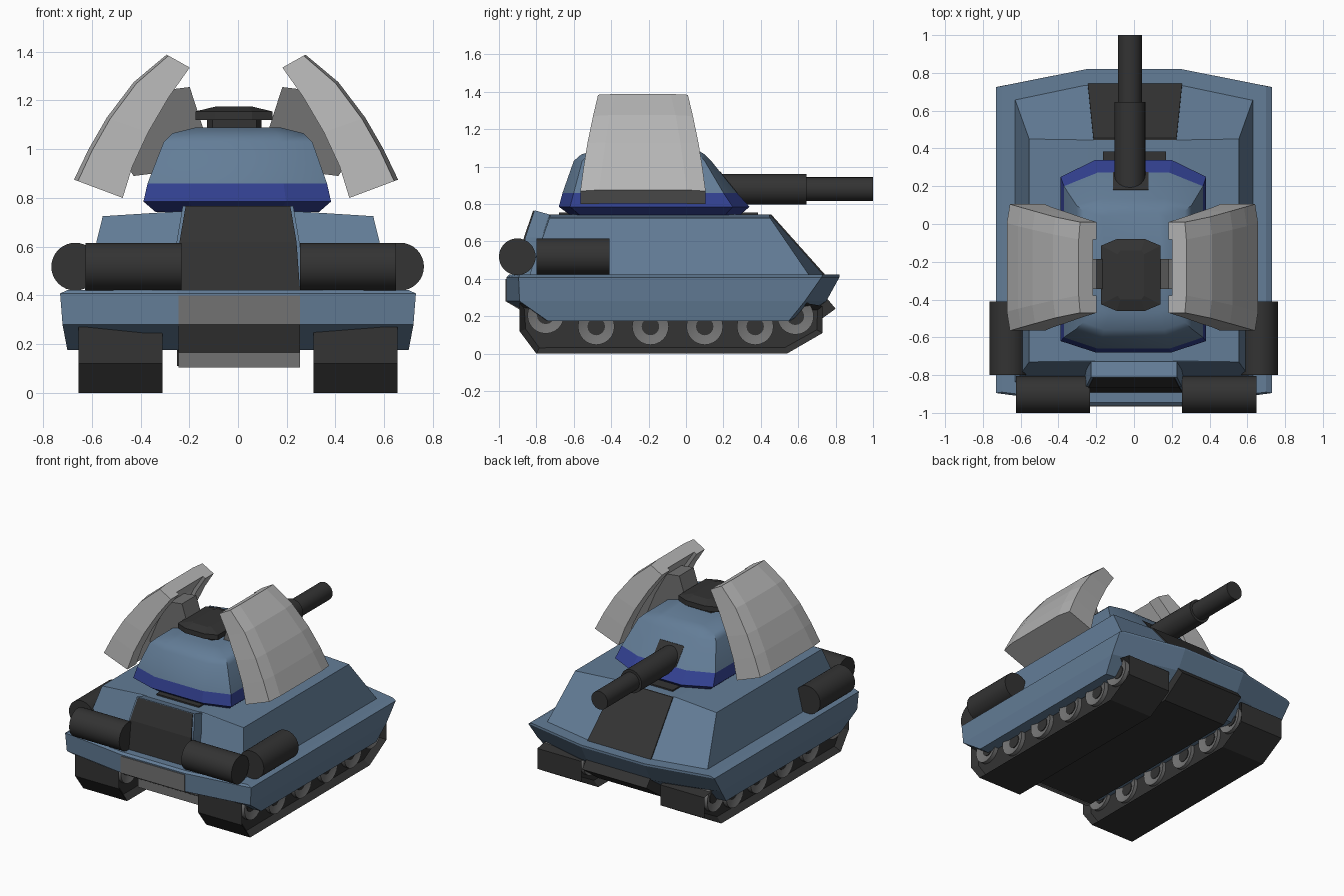
import bpy, bmesh, math
from mathutils import Vector


def material(name, rgb):
    m = bpy.data.materials.new(name)
    m.diffuse_color = (*rgb, 1)
    return m


BLUE = material("steel_blue", (0.125, 0.205, 0.31))
NAVY = material("navy", (0.032, 0.052, 0.28))
DARK = material("charcoal", (0.033, 0.033, 0.033))
MID = material("mid_grey", (0.17, 0.17, 0.17))
PALE = material("pale_grey", (0.46, 0.46, 0.46))


def smooth(ob, angle):
    bpy.context.view_layer.objects.active = ob
    ob.select_set(True)
    bpy.ops.object.shade_smooth_by_angle(angle=math.radians(angle))
    ob.select_set(False)
    return ob


def loft(name, rings, mat, inset=None):
    """Skin matching rings of points, cap the ends, optionally recess the caps."""
    bm = bmesh.new()
    vs = [[bm.verts.new(p) for p in r] for r in rings]
    n = len(rings[0])
    for a, b in zip(vs, vs[1:]):
        for i in range(n):
            j = (i + 1) % n
            bm.faces.new((a[i], a[j], b[j], b[i]))
    caps = [bm.faces.new(vs[0]), bm.faces.new(vs[-1])]
    bmesh.ops.recalc_face_normals(bm, faces=bm.faces)
    if inset:
        bmesh.ops.inset_individual(bm, faces=caps, thickness=inset[0], depth=-inset[1])
    me = bpy.data.meshes.new(name)
    bm.to_mesh(me)
    bm.free()
    me.materials.append(mat)
    ob = bpy.data.objects.new(name, me)
    bpy.context.collection.objects.link(ob)
    return ob


def prism(name, prof, x0, x1, mat, inset=None):
    """Extrude a (y, z) profile along x."""
    return loft(name, [[(x, y, z) for y, z in prof] for x in (x0, x1)], mat, inset)


def tube(name, p0, p1, r, mat, n=32, inset=None):
    p0, p1 = Vector(p0), Vector(p1)
    q = (p1 - p0).to_track_quat('Z', 'Y')
    circ = [q @ Vector((r * math.cos(2 * math.pi * i / n), r * math.sin(2 * math.pi * i / n), 0)) for i in range(n)]
    return smooth(loft(name, [[p + c for c in circ] for p in (p0, p1)], mat, inset), 30)


def octo(z, hw, xc, yb, ybc, yf, yfc, zc=None, cx=0):
    """Eight-point plan outline: straight sides, bowed front and back."""
    zc = z if zc is None else zc
    return [(cx - hw, yb, z), (cx - xc, ybc, zc), (cx + xc, ybc, zc), (cx + hw, yb, z),
            (cx + hw, yf, z), (cx + xc, yfc, zc), (cx - xc, yfc, zc), (cx - hw, yf, z)]


# hull: lower skirt with bevelled lip, and sloped upper body
loft("hull_skirt", [
    octo(0.175, 0.70, 0.25, -0.74, -0.76, 0.55, 0.60),
    octo(0.28, 0.72, 0.25, -0.89, -0.96, 0.635, 0.75),
    octo(0.408, 0.73, 0.25, -0.895, -0.96, 0.725, 0.82),
    octo(0.422, 0.70, 0.25, -0.89, -0.945, 0.73, 0.82),
], BLUE)
loft("hull_upper", [
    octo(0.41, 0.632, 0.25, -0.84, -0.84, 0.665, 0.745),
    octo(0.725, 0.555, 0.22, -0.73, -0.73, 0.45, 0.45, 0.742),
    octo(0.745, 0.24, 0.20, -0.725, -0.725, 0.445, 0.445),
], BLUE)

# dark plate set on the front slope
loft("glacis_plate", [
    [(-0.245, 0.75, 0.415), (0.255, 0.75, 0.415), (0.255, 0.70, 0.415), (-0.245, 0.70, 0.415)],
    [(-0.215, 0.455, 0.745), (0.225, 0.455, 0.745), (0.225, 0.40, 0.742), (-0.215, 0.40, 0.742)],
], DARK)


def engine_box(name, y_out, y_in, grow, mat):
    rows = ((0.415, 0.255, -0.075), (0.62, 0.24, -0.05), (0.766, 0.215, 0))
    loft(name, [[(-w - grow, y_out + d, z), (w + grow, y_out + d, z),
                 (w + grow, y_in, z - s), (-w - grow, y_in, z - s)]
                for (z, w, d), s in zip(rows, (0, 0, 0.025))], mat)


# engine box with dark door
engine_box("engine_housing", -0.81, -0.72, 0.012, BLUE)
engine_box("engine_door", -0.817, -0.80, 0.0, DARK)
prism("turret_ring", [(-0.68, 0.73), (0.385, 0.73), (0.385, 0.755), (-0.68, 0.755)], -0.165, 0.17, DARK)

# belly with raised bow and grey front plate
prism("belly", [(-0.76, 0.11), (0.62, 0.11), (0.80, 0.24), (0.75, 0.30), (-0.76, 0.30)], -0.25, 0.255, DARK)
prism("front_plate", [(-0.965, 0.40), (-0.965, 0.28), (-0.77, 0.165), (-0.77, 0.105),
                      (-0.74, 0.105), (-0.74, 0.40)], -0.245, 0.255, MID)

# tracks and road wheels
track = [(-0.89, 0.12), (-0.80, 0.0), (0.54, 0.0), (0.73, 0.11), (0.73, 0.255), (0.64, 0.27), (-0.89, 0.27)]
wheels = [(-0.75, 0.205), (-0.48, 0.145), (-0.19, 0.145), (0.10, 0.145), (0.37, 0.145), (0.585, 0.20)]
for side, tag in ((-1, "left"), (1, "right")):
    prism(f"track_{tag}", track, side * 0.31, side * 0.655, DARK, (0.035, 0.04))
    for i, (y, z) in enumerate(wheels):
        tube(f"wheel_{tag}_{i}", (side * 0.325, y, z), (side * 0.645, y, z), 0.098, MID, 24, (0.05, 0.02))
        tube(f"hub_{tag}_{i}", (side * 0.34, y, z), (side * 0.63, y, z), 0.047, DARK, 16)

# fuel drums across the front and along the sides
for tag, xa, xb, xs in (("left", -0.625, -0.232, -0.668), ("right", 0.255, 0.648, 0.665)):
    tube(f"front_drum_{tag}", (xa, -0.902, 0.518), (xb, -0.902, 0.518), 0.098, DARK)
    tube(f"side_drum_{tag}", (xs, -0.80, 0.518), (xs, -0.41, 0.518), 0.098, DARK)

# turret: navy skirt and blue dome
belt = octo(0.86, 0.368, 0.19, -0.60, -0.66, 0.20, 0.272, cx=-0.003)
loft("turret_base", [
    octo(0.742, 0.335, 0.17, -0.57, -0.62, 0.21, 0.29, cx=-0.003),
    octo(0.785, 0.385, 0.20, -0.62, -0.68, 0.25, 0.34, cx=-0.003),
    belt], NAVY)
smooth(loft("turret_dome", [
    belt,
    octo(1.03, 0.305, 0.17, -0.555, -0.60, 0.10, 0.135),
    octo(1.065, 0.27, 0.16, -0.52, -0.56, 0.07, 0.10),
    octo(1.09, 0.17, 0.13, -0.45, -0.47, 0.04, 0.06)], BLUE), 32)

# gun and the dark slot it comes out of
loft("gun_slot", [[(x, y + d, z) for x, d in ((-0.112, 0), (-0.112, 0.004), (0.078, 0.004), (0.078, 0))]
                  for y, z in ((0.272, 0.86), (0.178, 0.975))], DARK)
tube("gun_sleeve", (-0.022, 0.10, 0.879), (-0.022, 0.645, 0.879), 0.082, DARK, 24)
tube("gun_barrel", (-0.022, 0.60, 0.879), (-0.022, 1.0, 0.879), 0.064, DARK, 24)

# hatch
loft("hatch_neck", [octo(z, 0.112, 0.09, -0.36, -0.40, -0.17, -0.13, cx=-0.015) for z in (1.07, 1.125)], DARK)
loft("hatch_cap", [
    octo(1.12, 0.158, 0.075, -0.425, -0.46, -0.115, -0.08, cx=-0.017),
    octo(1.155, 0.158, 0.075, -0.425, -0.46, -0.115, -0.08, cx=-0.017),
    octo(1.176, 0.07, 0.055, -0.38, -0.40, -0.16, -0.14, cx=-0.017)], DARK)

# curved side shields on brackets: rows are outer x,z, inner x,z, half widths, recess
rows = [(0.665, 0.875, 0.465, 0.80, 0.335, 0.235, 0.95),
        (0.605, 1.00, 0.425, 0.93, 0.318, 0.218, 0.92),
        (0.53, 1.13, 0.36, 1.07, 0.297, 0.20, 0.88),
        (0.42, 1.275, 0.275, 1.215, 0.267, 0.175, 0.84),
        (0.285, 1.388, 0.19, 1.335, 0.24, 0.148, 0.8)]
for side, tag in ((-1, "left"), (1, "right")):
    rings = []
    for ox, oz, ix, iz, a, b, k in rows:
        O, I = Vector((ox, 0, oz)), Vector((ix, 0, iz))
        edge, rec = O.lerp(I, 0.08), O.lerp(I, k)
        sec = [(edge, -a), (O, -b), (O, b), (edge, a), (I, a),
               (I, b), (rec, b), (rec, -b), (I, -b), (I, -a)]
        rings.append([(side * p.x - 0.008, y - 0.23, p.z) for p, y in sec])
    loft(f"shield_{tag}", rings, PALE)
    bracket = [(0.19, 1.255), (0.31, 1.24), (0.46, 0.95), (0.42, 0.89), (0.34, 0.90), (0.13, 1.07)]
    loft(f"shield_bracket_{tag}", [[(side * x - 0.008, y, z) for x, z in bracket] for y in (-0.345, -0.185)], MID)
